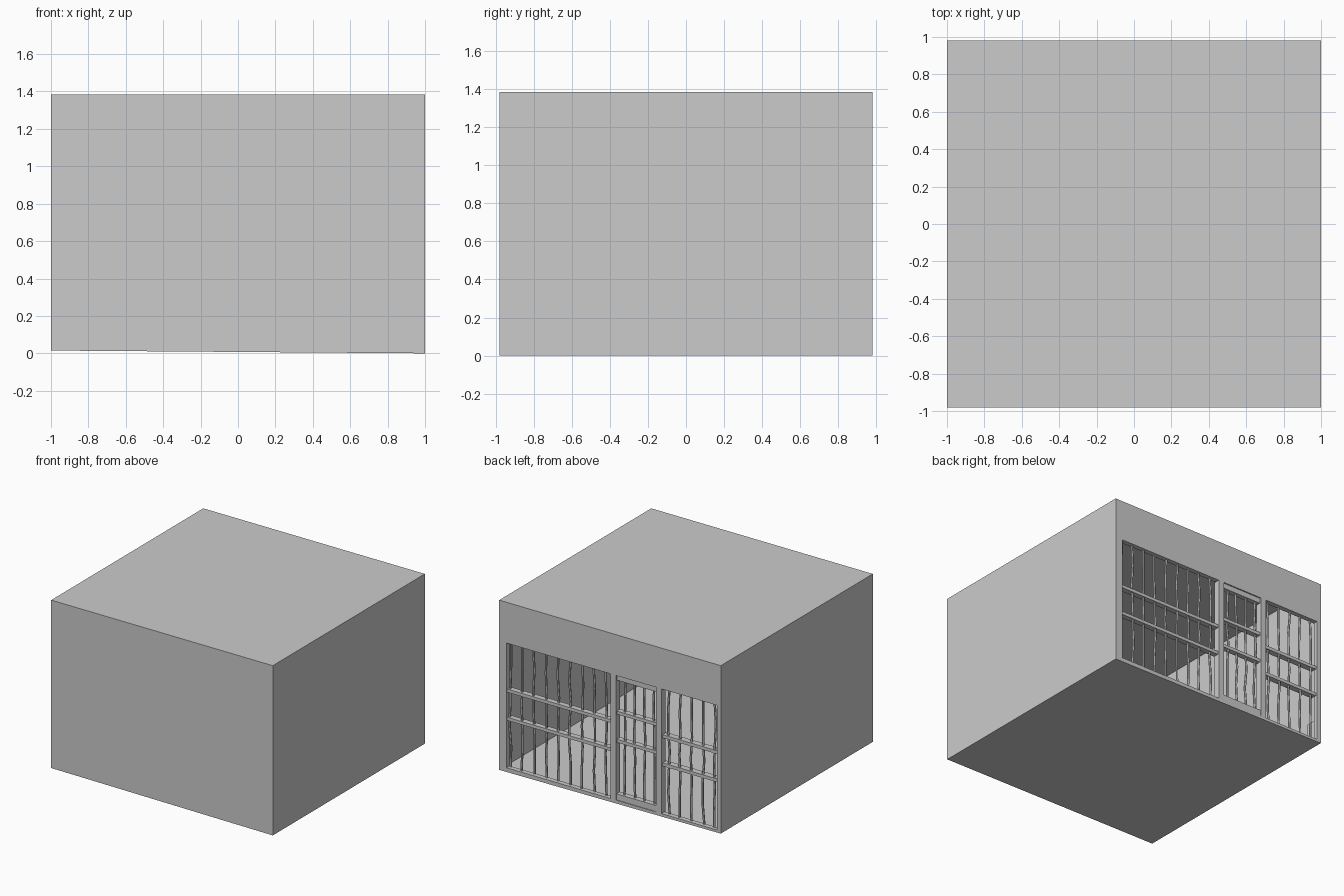
import bpy, bmesh, random
from mathutils import Vector

if "Cube" in bpy.data.objects:
    bpy.data.objects.remove(bpy.data.objects["Cube"])

random.seed(4)
W, D, H = 1.0, 0.98, 1.385      # half width, half depth, height
TOP, SILL = 1.052, 0.035        # opening top and bottom
YB = 0.95                       # plane of the bars


def finish(name, bm):
    mesh = bpy.data.meshes.new(name)
    bm.to_mesh(mesh)
    bm.free()
    ob = bpy.data.objects.new(name, mesh)
    bpy.context.collection.objects.link(ob)
    return ob


def box(name, x0, x1, y0, y1, z0, z1):
    bm = bmesh.new()
    bmesh.ops.create_cube(bm, size=1)
    for v in bm.verts:
        v.co = Vector(((x0 + x1) / 2 + v.co.x * (x1 - x0),
                       (y0 + y1) / 2 + v.co.y * (y1 - y0),
                       (z0 + z1) / 2 + v.co.z * (z1 - z0)))
    return finish(name, bm)


def floor_z(x):
    return 0.0075 * (1 - x)


def bar(name, x, z0, z1, r=0.009, sides=6, steps=6):
    """Slightly bent iron bar, lofted from rings with a small wobble."""
    bm = bmesh.new()
    bmesh.ops.create_cone(bm, cap_ends=True, segments=sides, radius1=r,
                          radius2=r, depth=z1 - z0)
    for i in range(1, steps):
        cut = -(z1 - z0) / 2 + (z1 - z0) * i / steps
        bmesh.ops.bisect_plane(bm, geom=bm.verts[:] + bm.edges[:] + bm.faces[:],
                               plane_co=(0, 0, cut), plane_no=(0, 0, 1))
    wobble = {}
    for v in bm.verts:
        k = round(v.co.z, 3)
        if k not in wobble:
            wobble[k] = (random.uniform(-.006, .006), random.uniform(-.006, .006))
        dx, dy = wobble[k]
        v.co += Vector((x + dx, YB + dy, (z0 + z1) / 2))
    return finish(name, bm)


# Room shell: thin walls, ceiling and a slightly sloping floor, open at the back
bm = bmesh.new()
bmesh.ops.create_cube(bm, size=2)
for v in bm.verts:
    x = v.co.x
    v.co = Vector((x * W, v.co.y * D, H if v.co.z > 0 else floor_z(x)))
bm.normal_update()
bmesh.ops.delete(bm, geom=[f for f in bm.faces if f.normal.y > 0.9], context='FACES_ONLY')
finish("room_shell", bm)

# Back wall around the barred opening
box("back_lintel", -W, W, 0.94, D, TOP, H)
box("left_jamb", 0.935, W, 0.94, D, 0.005, TOP)
box("right_jamb", -W, -0.965, 0.94, D, 0.015, TOP)
sill = box("back_sill", -W, W, 0.94, D, 0, SILL)
for v in sill.data.vertices:
    if v.co.z < 0.01:
        v.co.z = floor_z(v.co.x)

# Low block on the side wall by the opening
box("wall_block", -W, -0.98, 0.85, 0.95, 0.015, 0.225)

# Fixed bars either side of the door
for i in range(9):
    bar(f"long_side_bar_{i}", 0.92 - 0.108 * i, SILL, TOP)
for i in range(5):
    bar(f"short_side_bar_{i}", -0.51 - 0.104 * i, SILL, TOP)

# Horizontal rails holding the bars
for i, z in enumerate((0.43, 0.66)):
    box(f"long_side_rail_{i}", -0.02, 0.935, YB - 0.025, YB + 0.02, z - 0.013, z + 0.013)
    box(f"short_side_rail_{i}", -0.965, -0.45, YB - 0.035, YB + 0.015, z - 0.013, z + 0.013)

# Door: two posts, top and bottom rails, cross rails and bars
X0, X1 = -0.465, -0.005
box("door_post_left", X1 - 0.05, X1, 0.93, D, 0.02, TOP)
box("door_post_right", X0, X0 + 0.05, 0.93, D, 0.02, TOP)
box("door_top_rail", X0 + 0.05, X1 - 0.05, 0.93, 0.97, 1.01, TOP)
box("door_bottom_rail", X0 + 0.05, X1 - 0.05, 0.93, 0.975, 0.03, 0.085)
for i, z in enumerate((0.515, 0.745)):
    box(f"door_cross_rail_{i}", X0 + 0.05, X1 - 0.05, YB - 0.025, YB + 0.02, z - 0.013, z + 0.013)
for i in range(4):
    bar(f"door_bar_{i}", -0.115 - 0.088 * i, 0.08, 1.02)
